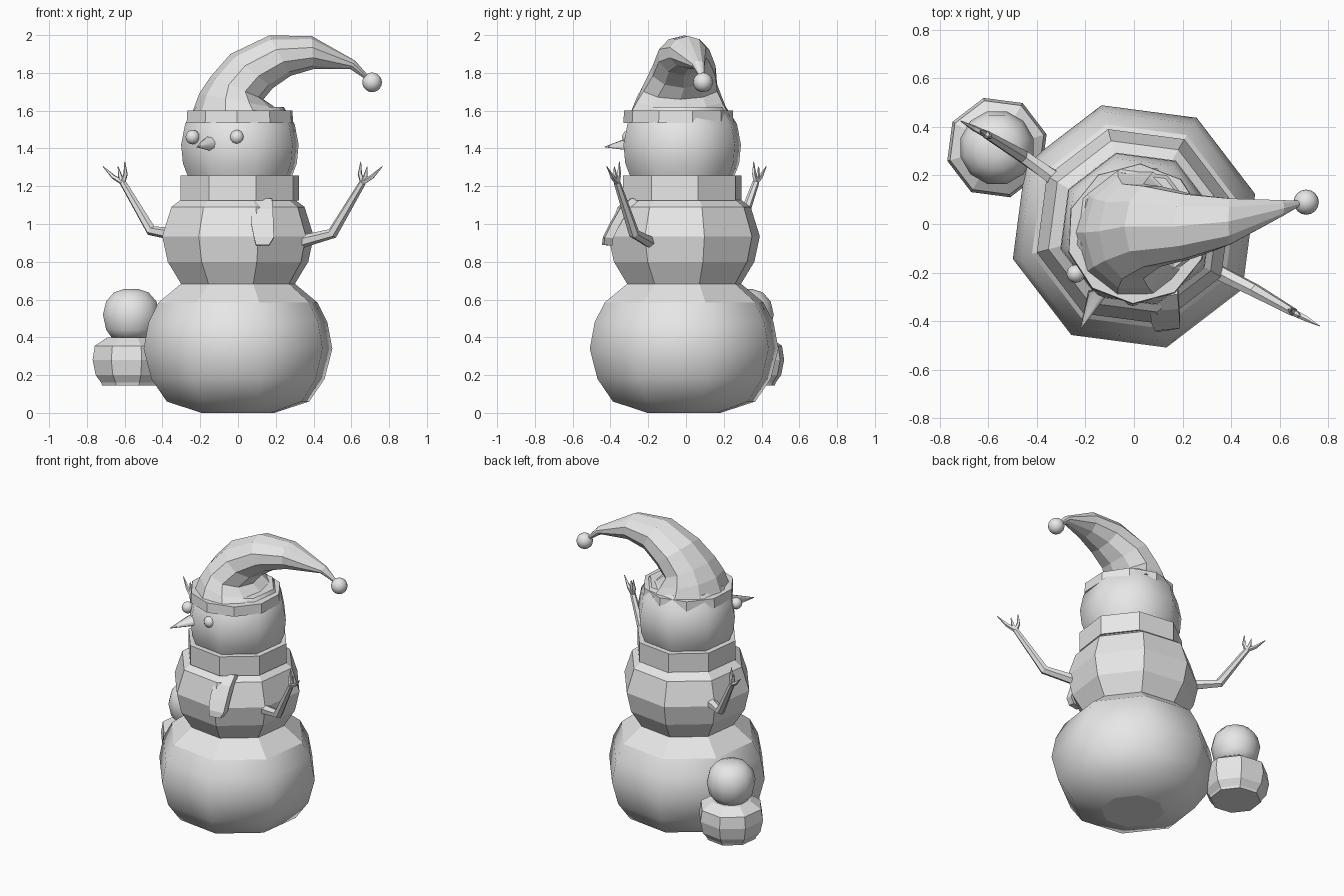
import bpy, bmesh
from math import sin, cos, pi, radians
from mathutils import Vector

if "Cube" in bpy.data.objects:
    bpy.data.objects.remove(bpy.data.objects["Cube"], do_unlink=True)

grey = bpy.data.materials.new("plain_grey")
grey.use_nodes = True
grey.diffuse_color = (0.8, 0.8, 0.8, 1)
grey.node_tree.nodes["Principled BSDF"].inputs["Base Color"].default_value = (0.8, 0.8, 0.8, 1)


def finish(name, bm, smooth):
    """Turn a bmesh into an object; smooth is a rule on each face centre."""
    bmesh.ops.recalc_face_normals(bm, faces=bm.faces)
    for f in bm.faces:
        f.smooth = smooth(f)
    mesh = bpy.data.meshes.new(name)
    bm.to_mesh(mesh)
    bm.free()
    mesh.materials.append(grey)
    obj = bpy.data.objects.new(name, mesh)
    bpy.context.collection.objects.link(obj)
    return obj


def flat(f):
    return False


def sides(f):
    return len(f.verts) <= 4


def loft(name, rings, smooth=flat):
    """Skin a list of equally sized point rings and cap both ends."""
    bm = bmesh.new()
    loops = [[bm.verts.new(p) for p in ring] for ring in rings]
    n = len(loops[0])
    for a, b in zip(loops, loops[1:]):
        for i in range(n):
            j = (i + 1) % n
            bm.faces.new((a[i], a[j], b[j], b[i]))
    bm.faces.new(loops[0][::-1])
    bm.faces.new(loops[-1])
    return finish(name, bm, smooth)


def lathe(name, centre, profile, smooth=flat, n=8, turn=15):
    """Stack polygon rings given as (radius, height)."""
    angles = [radians(turn) + 2 * pi * i / n for i in range(n)]
    return loft(name, [[(centre[0] + r * cos(a), centre[1] + r * sin(a), z)
                        for a in angles] for r, z in profile], smooth)


def tube(name, path, radii, n=6, smooth=flat):
    """Round tapering limb along a path."""
    pts = [Vector(p) for p in path]
    rings = []
    for i, p in enumerate(pts):
        d = (pts[min(i + 1, len(pts) - 1)] - pts[max(i - 1, 0)]).normalized()
        u = d.cross(Vector((0.3, 1, 0.1))).normalized()
        v = d.cross(u)
        rings.append([p + radii[i] * (u * cos(2 * pi * k / n) + v * sin(2 * pi * k / n))
                      for k in range(n)])
    return loft(name, rings, smooth)


def ball(name, centre, r, seg=16):
    bm = bmesh.new()
    bmesh.ops.create_uvsphere(bm, u_segments=seg, v_segments=seg // 2 + 2, radius=r)
    bmesh.ops.translate(bm, verts=bm.verts, vec=centre)
    return finish(name, bm, lambda f: True)


# Main body: smooth base with a flat shoulder, faceted middle, smooth head
lathe("base_ball", (0, -0.01),
      [(0.2, 0), (0.39, 0.06), (0.475, 0.18), (0.517, 0.34), (0.49, 0.48),
       (0.435, 0.585), (0.31, 0.685)],
      lambda f: sides(f) and f.calc_center_median().z < 0.6)
lathe("middle_ball", (0, -0.01),
      [(0.31, 0.68), (0.385, 0.8), (0.415, 0.935), (0.365, 1.09), (0.31, 1.13)])
lathe("head", (0.01, -0.02),
      [(0.28, 1.24), (0.312, 1.32), (0.322, 1.42), (0.3, 1.53), (0.24, 1.62)], sides)

# Face
ball("right_eye", (-0.24, -0.205, 1.46), 0.038, 12)
ball("left_eye", (-0.005, -0.3, 1.46), 0.038, 12)
tube("nose", [(-0.145, -0.25, 1.43), (-0.155, -0.29, 1.425), (-0.218, -0.43, 1.408)],
     [0.04, 0.038, 0.002], 8, sides)

# Scarf band and hanging tail
lathe("scarf_band", (0.01, -0.02), [(0.325, 1.125), (0.325, 1.257)])
tail = [(0.07, 0.18, -0.3, 1.135), (0.068, 0.185, -0.36, 1.08),
        (0.07, 0.188, -0.405, 1.0), (0.085, 0.19, -0.44, 0.93), (0.095, 0.165, -0.445, 0.89)]
loft("scarf_tail", [[(a, y, z), (b, y + 0.01, z), (b, y + 0.055, z - 0.005),
                     (a, y + 0.045, z - 0.005)] for a, b, y, z in tail])

# Hat: brim plus a curved cone given by outer and inner edge points
lathe("hat_brim", (0.01, -0.04), [(0.292, 1.535), (0.288, 1.6)], n=10)
hat = [(-0.25, 1.57, 0.275, 1.57, -0.035, 0.28), (-0.205, 1.69, 0.2, 1.615, -0.035, 0.24),
       (-0.145, 1.78, 0.135, 1.66, -0.03, 0.205), (-0.04, 1.9, 0.185, 1.72, -0.01, 0.175),
       (0.165, 1.998, 0.28, 1.785, -0.01, 0.14), (0.39, 1.995, 0.4, 1.82, 0.01, 0.1),
       (0.62, 1.865, 0.595, 1.82, 0.065, 0.035), (0.69, 1.785, 0.67, 1.77, 0.085, 0.012)]
rings = []
for xo, zo, xi, zi, y, depth in hat:
    outer, inner = Vector((xo, y, zo)), Vector((xi, y, zi))
    mid, half = (outer + inner) / 2, (outer - inner) / 2
    rings.append([mid + half * cos(2 * pi * k / 10) + Vector((0, depth * sin(2 * pi * k / 10), 0))
                  for k in range(10)])
loft("hat_cone", rings)
ball("hat_pompom", (0.71, 0.09, 1.75), 0.052)

# Twig arms, each with three fingers
arms = {"right": [(-0.33, 0.19, 0.945), (-0.46, 0.28, 0.965), (-0.61, 0.37, 1.22)],
        "left": [(0.33, -0.19, 0.905), (0.5, -0.275, 0.95), (0.66, -0.365, 1.22)]}
for side, path in arms.items():
    tube(side + "_arm", path, [0.034, 0.029, 0.018])
    s = 1 if side == "left" else -1
    wrist = Vector(path[-1])
    fingers = {"outer": [(0.05, -0.025, 0.03), (0.105, -0.055, 0.085)],
               "middle": [(0.015, -0.01, 0.035), (0.025, -0.015, 0.085)],
               "inner": [(-0.015, 0.01, 0.045), (-0.01, 0.012, 0.11)]}
    for label, steps in fingers.items():
        pts = [wrist] + [wrist + Vector((s * x, s * y, z)) for x, y, z in steps]
        tube(f"{side}_{label}_finger", pts, [0.015, 0.012, 0.002], 5)

# Small companion behind the right side
spot = (-0.565, 0.315)
lathe("small_body", spot,
      [(0.16, 0.145), (0.165, 0.16), (0.195, 0.2), (0.212, 0.28), (0.2, 0.355), (0.13, 0.4)])
lathe("small_head", spot,
      [(0.1, 0.39), (0.138, 0.44), (0.155, 0.52), (0.138, 0.59), (0.095, 0.638), (0.04, 0.655)],
      lambda f: True, n=12)
